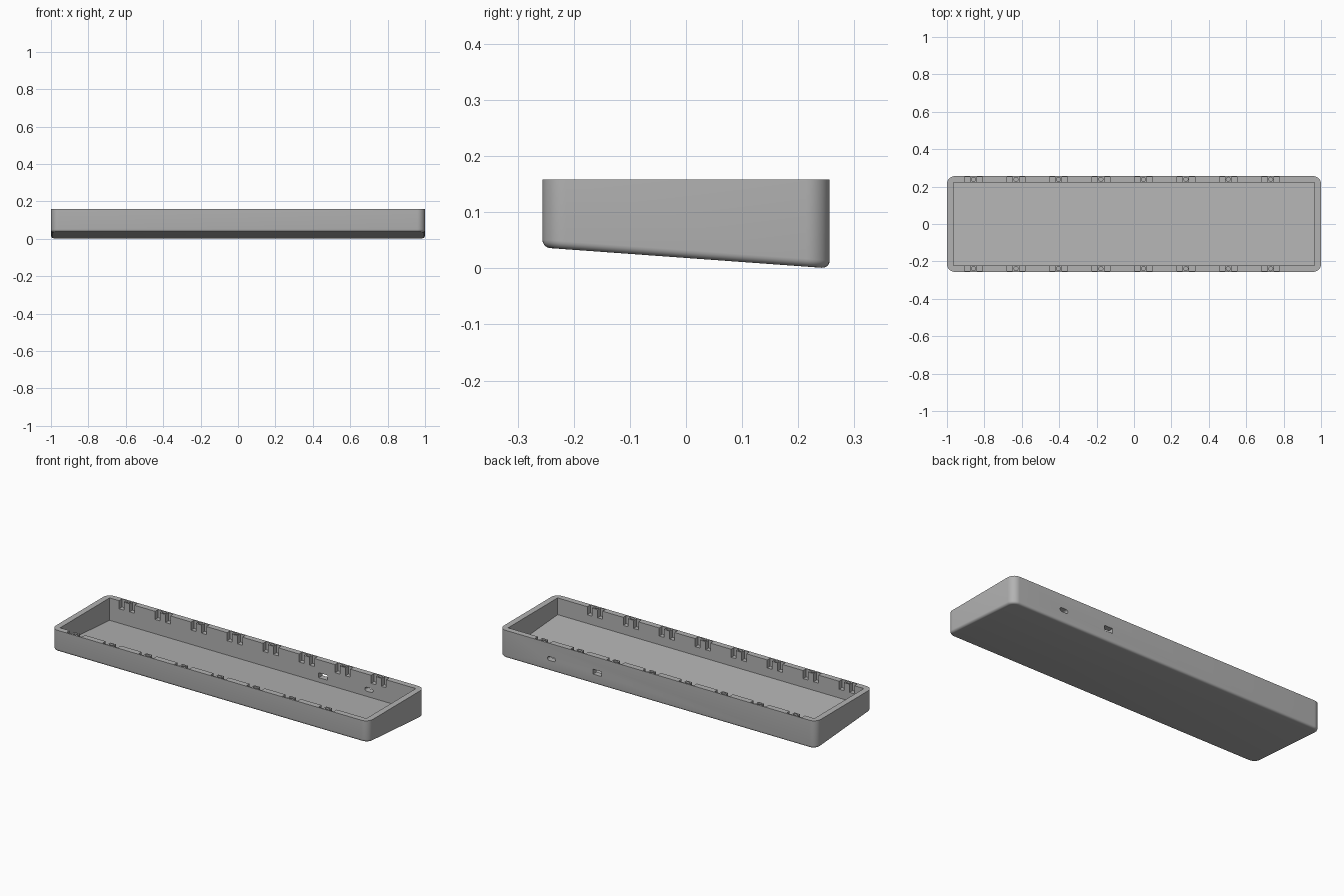
import bpy, bmesh, math
from mathutils import Matrix

if "Cube" in bpy.data.objects:
    bpy.data.objects.remove(bpy.data.objects["Cube"])

HALF_X, HALF_Y, TOP = 1.0, 0.256, 0.158
SLOPE = 0.0723


def underside(y):
    return 0.0185 - SLOPE * y


grey = bpy.data.materials.new("plain grey")
grey.use_nodes = True
colour = (0.45, 0.45, 0.45, 1)
grey.diffuse_color = colour
grey.node_tree.nodes["Principled BSDF"].inputs["Base Color"].default_value = colour


def make(name, bm):
    mesh = bpy.data.meshes.new(name)
    bm.to_mesh(mesh)
    bm.free()
    mesh.materials.append(grey)
    ob = bpy.data.objects.new(name, mesh)
    bpy.context.collection.objects.link(ob)
    return ob


def add_box(bm, x0, x1, y0, y1, z0, z1):
    centre = ((x0 + x1) / 2, (y0 + y1) / 2, (z0 + z1) / 2)
    size = (x1 - x0, abs(y1 - y0), z1 - z0, 1)
    return bmesh.ops.create_cube(
        bm, size=1, matrix=Matrix.Translation(centre) @ Matrix.Diagonal(size))["verts"]


def slope_bottom(verts, lift):
    for v in verts:
        if v.co.z < TOP / 2:
            v.co.z = underside(v.co.y) + lift


def cut(target, cutter):
    mod = target.modifiers.new("cut", "BOOLEAN")
    mod.operation, mod.solver, mod.object = "DIFFERENCE", "EXACT", cutter
    bpy.context.view_layer.objects.active = target
    bpy.ops.object.modifier_apply(modifier=mod.name)
    bpy.data.objects.remove(cutter)


# Outer block: rounded upright corners, sloping underside with a soft edge
bm = bmesh.new()
slope_bottom(add_box(bm, -HALF_X, HALF_X, -HALF_Y, HALF_Y, 0, TOP), 0)
upright = [e for e in bm.edges
           if abs(e.verts[0].co.z - e.verts[1].co.z) > 0.1]
bmesh.ops.bevel(bm, geom=upright, offset=0.042, segments=10, profile=0.5, affect="EDGES")
bottom = min(bm.faces, key=lambda f: f.normal.z)
bmesh.ops.bevel(bm, geom=list(bottom.edges), offset=0.014, segments=5,
                profile=0.5, affect="EDGES")
case = make("case_tray", bm)

# Main cavity, its floor parallel to the underside
bm = bmesh.new()
slope_bottom(add_box(bm, -0.966, 0.966, -0.223, 0.223, 0, TOP + 0.1), 0.028)
cut(case, make("cavity_cutter", bm))

# Notches along both long rims, split around a central boss with a pin hole
notches, holes = bmesh.new(), bmesh.new()
for side in (-1, 1):
    y0, y1 = sorted((side * 0.21, side * 0.250))
    for i in range(8):
        x = -0.858 + 0.227 * i
        for a, b in ((-0.048, -0.018), (0.018, 0.048)):
            add_box(notches, x + a, x + b, y0, y1, 0.112, TOP + 0.1)
        bmesh.ops.create_cone(holes, cap_ends=True, segments=16, radius1=0.011,
                              radius2=0.011, depth=0.1,
                              matrix=Matrix.Translation((x, side * 0.239, TOP)))
cut(case, make("notch_cutter", notches))
cut(case, make("pin_hole_cutter", holes))

# Port openings through the back wall
bm = bmesh.new()
verts = add_box(bm, 0.645, 0.695, 0.2, 0.3, 0.060, 0.082)
along = [e for e in bm.edges if abs(e.verts[0].co.y - e.verts[1].co.y) > 0.05]
bmesh.ops.bevel(bm, geom=along, offset=0.0105, segments=6, profile=0.5, affect="EDGES")
add_box(bm, 0.353, 0.407, 0.2, 0.3, 0.056, 0.084)
cut(case, make("port_cutter", bm))

# Smooth fillets, crisp corners elsewhere
bpy.ops.object.select_all(action="DESELECT")
case.select_set(True)
bpy.context.view_layer.objects.active = case
bpy.ops.object.shade_smooth_by_angle(angle=math.radians(30))
